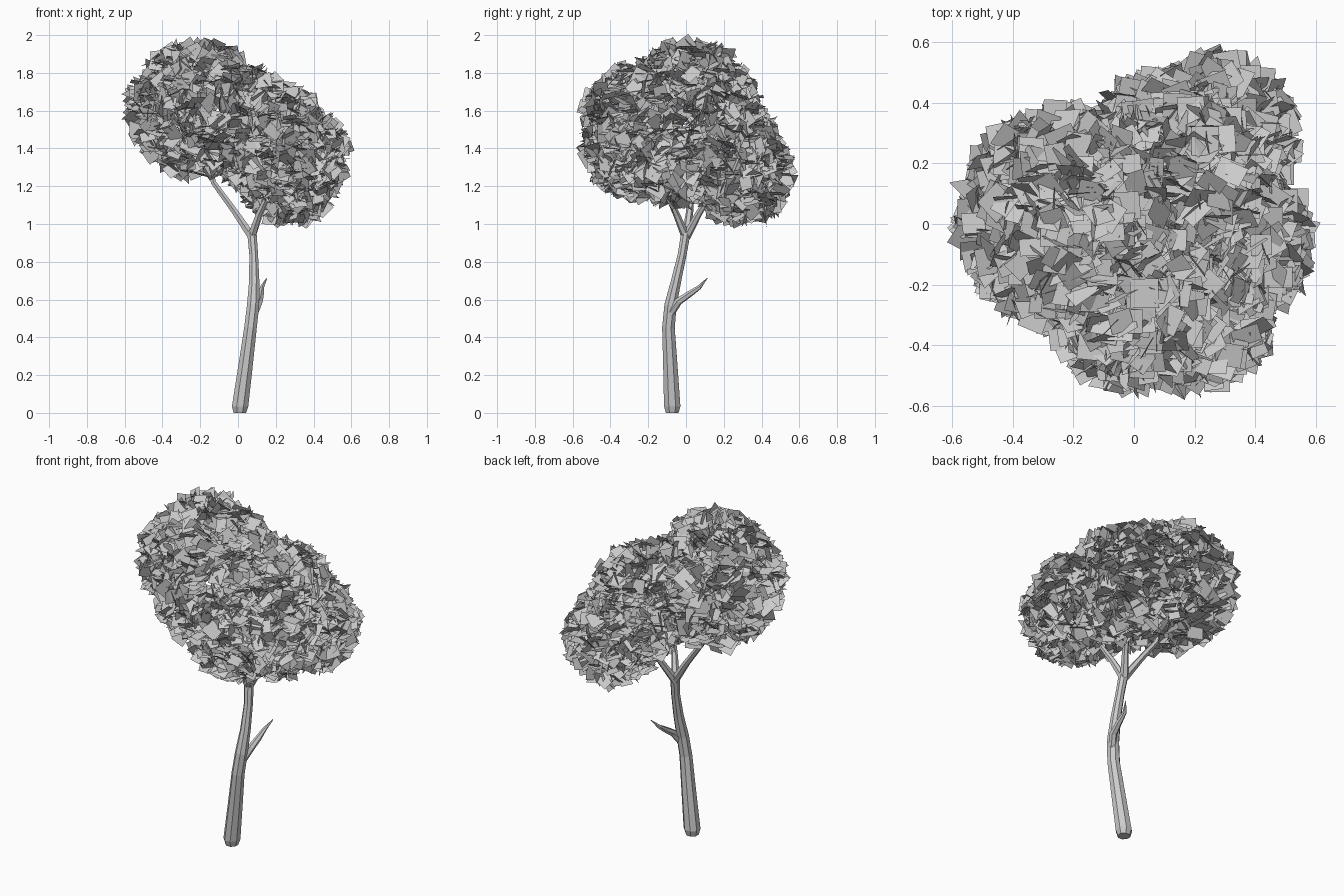
import bpy, bmesh, math, random
from mathutils import Vector, Quaternion

if "Cube" in bpy.data.objects:
    bpy.data.objects.remove(bpy.data.objects["Cube"])

random.seed(7)


def finish(bm, name):
    mesh = bpy.data.meshes.new(name)
    bm.to_mesh(mesh)
    bm.free()
    obj = bpy.data.objects.new(name, mesh)
    bpy.context.collection.objects.link(obj)
    return obj


def tube(name, points, sides):
    """Tapered limb along (x, y, z, radius) points."""
    bm = bmesh.new()
    pos = [Vector(p[:3]) for p in points]
    rings = []
    for i, p in enumerate(points):
        tangent = (pos[min(i + 1, len(pos) - 1)] - pos[max(i - 1, 0)]).normalized()
        if p[2] < 0.04:
            tangent = Vector((0, 0, 1))
        u = Vector((0, 1, 0)).cross(tangent).normalized()
        v = tangent.cross(u)
        ring = []
        for k in range(sides):
            a = 2 * math.pi * (k + 0.5) / sides
            ring.append(bm.verts.new(pos[i] + p[3] * (math.cos(a) * u + math.sin(a) * v)))
        rings.append(ring)
    for a, b in zip(rings, rings[1:]):
        for k in range(sides):
            n = (k + 1) % sides
            bm.faces.new((a[k], a[n], b[n], b[k]))
    bm.faces.new(rings[0][::-1])
    bm.faces.new(rings[-1])
    return finish(bm, name)


# Leaning, bent trunk
tube("trunk", [(0.01, -0.073, 0, 0.036), (0.011, -0.073, 0.035, 0.047),
               (0.04, -0.083, 0.25, 0.041), (0.066, -0.093, 0.45, 0.036),
               (0.08, -0.082, 0.57, 0.035), (0.086, -0.052, 0.7, 0.029),
               (0.083, -0.02, 0.84, 0.025), (0.073, 0.0, 0.96, 0.027)], 8)

# Bare pointed twig
tube("twig", [(0.088, -0.08, 0.53, 0.022), (0.112, -0.04, 0.59, 0.021),
              (0.122, 0.02, 0.63, 0.017), (0.127, 0.07, 0.665, 0.012),
              (0.153, 0.113, 0.714, 0.002)], 6)

# Three limbs carrying the crown
tube("left_branch", [(0.075, 0, 0.93, 0.024), (-0.02, 0.02, 1.07, 0.019),
                     (-0.13, 0.03, 1.22, 0.016), (-0.165, 0.03, 1.38, 0.013),
                     (-0.22, 0.02, 1.6, 0.004)], 6)
tube("back_branch", [(0.07, 0, 0.93, 0.024), (0.12, 0.07, 1.06, 0.018),
                     (0.18, 0.16, 1.2, 0.013), (0.25, 0.25, 1.38, 0.004)], 6)
tube("front_branch", [(0.07, 0, 0.93, 0.024), (0.11, -0.05, 1.05, 0.018),
                      (0.17, -0.11, 1.18, 0.013), (0.2, -0.2, 1.45, 0.004)], 6)

# Foliage: flat square leaf cards scattered in the outer shell of each lobe
lobes = {"left_foliage": (Vector((-0.215, 0.02, 1.605)), 0.385, 900),
         "back_foliage": (Vector((0.27, 0.29, 1.26)), 0.285, 560),
         "inner_back_foliage": (Vector((0.09, 0.27, 1.4)), 0.25, 430),
         "top_foliage": (Vector((0.16, 0.14, 1.46)), 0.32, 650),
         "right_foliage": (Vector((0.32, -0.06, 1.36)), 0.285, 560),
         "front_right_foliage": (Vector((0.2, -0.28, 1.4)), 0.285, 560),
         "front_foliage": (Vector((-0.01, -0.25, 1.56)), 0.315, 640)}


def random_direction():
    return Vector([random.gauss(0, 1) for _ in range(3)]).normalized()


for name, (center, radius, count) in lobes.items():
    others = [l for n, l in lobes.items() if n != name]
    bm = bmesh.new()
    for _ in range(count):
        p = center + random_direction() * (radius - 0.03) * random.uniform(0.6, 1) ** 0.4
        # skip cards buried deep in a neighbouring lobe
        if any((p - c).length < r * 0.7 for c, r, _n in others):
            continue
        turn = Quaternion(random_direction(), random.uniform(0, 2 * math.pi))
        w, h = random.uniform(0.034, 0.05), random.uniform(0.034, 0.05)
        corners = ((-w, -h), (w, -h), (w, h), (-w, h))
        bm.faces.new([bm.verts.new(p + turn @ Vector((x, y, 0))) for x, y in corners])
    finish(bm, name)
